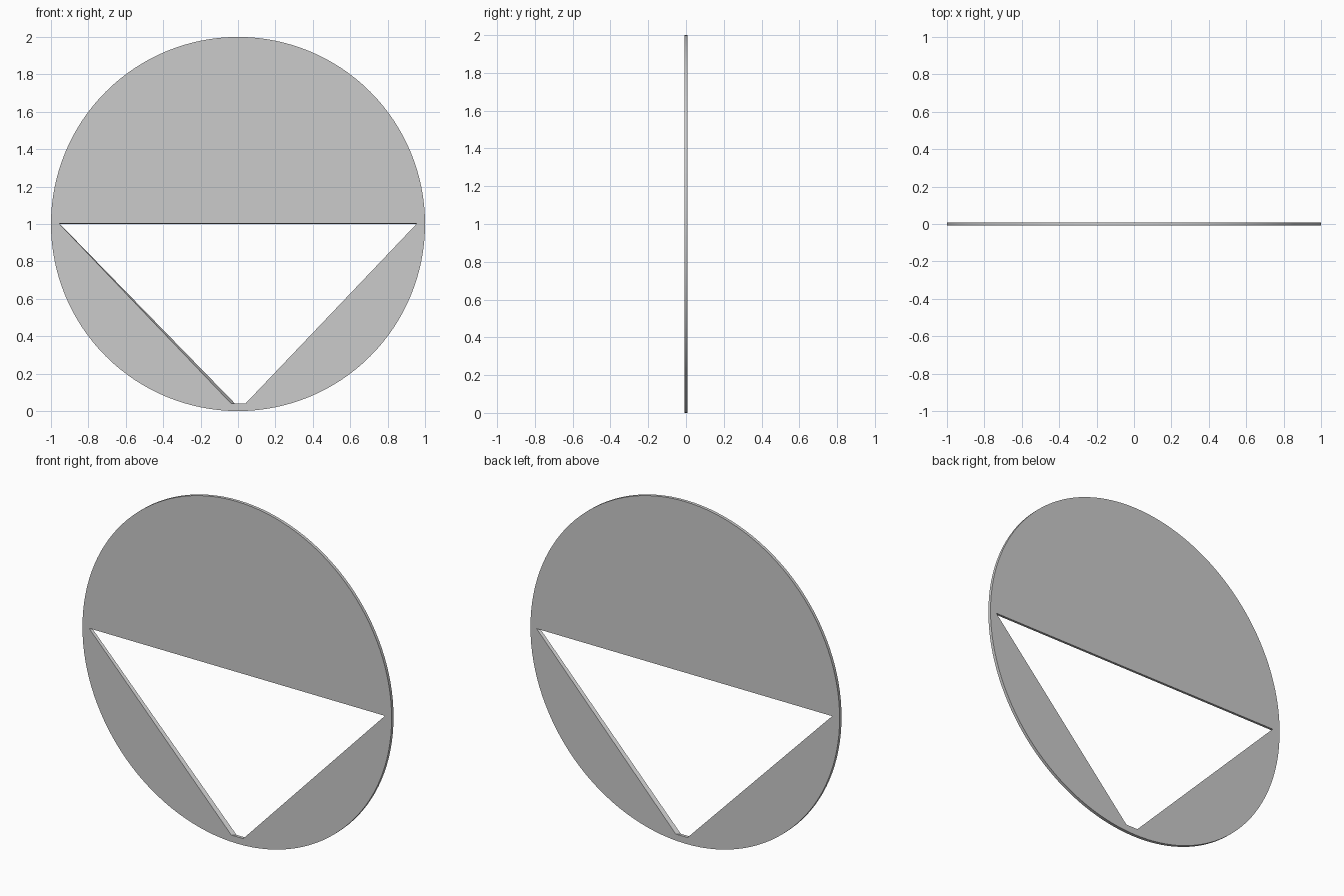
import bpy, bmesh, math

if "Cube" in bpy.data.objects:
    bpy.data.objects.remove(bpy.data.objects["Cube"])

SEGMENTS = 128
HALF = 0.009  # half the thickness

# Opening outline (x, z) on each face; the cut leans slightly sideways
FRONT_HOLE = [(-0.957, 1.003), (0.957, 1.003), (0.04, 0.04), (-0.037, 0.04)]
BACK_HOLE = [(-0.952, 1.0), (0.96, 1.0), (0.06, 0.04), (-0.016, 0.04)]
DISC = [(math.sin(2 * math.pi * i / SEGMENTS), 1 - math.cos(2 * math.pi * i / SEGMENTS))
        for i in range(SEGMENTS)]

bm = bmesh.new()


def loop(points, y):
    return [bm.verts.new((x, y, z)) for x, z in points]


def ring_edges(verts):
    return [bm.edges.new((v, verts[(i + 1) % len(verts)])) for i, v in enumerate(verts)]


def wall(a, b):
    n = len(a)
    for i in range(n):
        bm.faces.new((a[i], a[(i + 1) % n], b[(i + 1) % n], b[i]))


# Flat front and back faces, each a disc with the opening left out
loops = []
for y, hole in ((-HALF, FRONT_HOLE), (HALF, BACK_HOLE)):
    outer, inner = loop(DISC, y), loop(hole, y)
    edges = ring_edges(outer) + ring_edges(inner)
    bmesh.ops.triangle_fill(bm, edges=edges, use_beauty=True, normal=(0, -1, 0))
    loops.append((outer, inner))

# Rim and opening walls
wall(loops[0][0], loops[1][0])
wall(loops[0][1], loops[1][1])
bmesh.ops.recalc_face_normals(bm, faces=bm.faces[:])

mesh = bpy.data.meshes.new("cut_disc")
bm.to_mesh(mesh)
bm.free()
disc = bpy.data.objects.new("cut_disc", mesh)
bpy.context.collection.objects.link(disc)
bpy.context.view_layer.objects.active = disc
disc.select_set(True)
bpy.ops.object.shade_smooth_by_angle(angle=math.radians(30))
